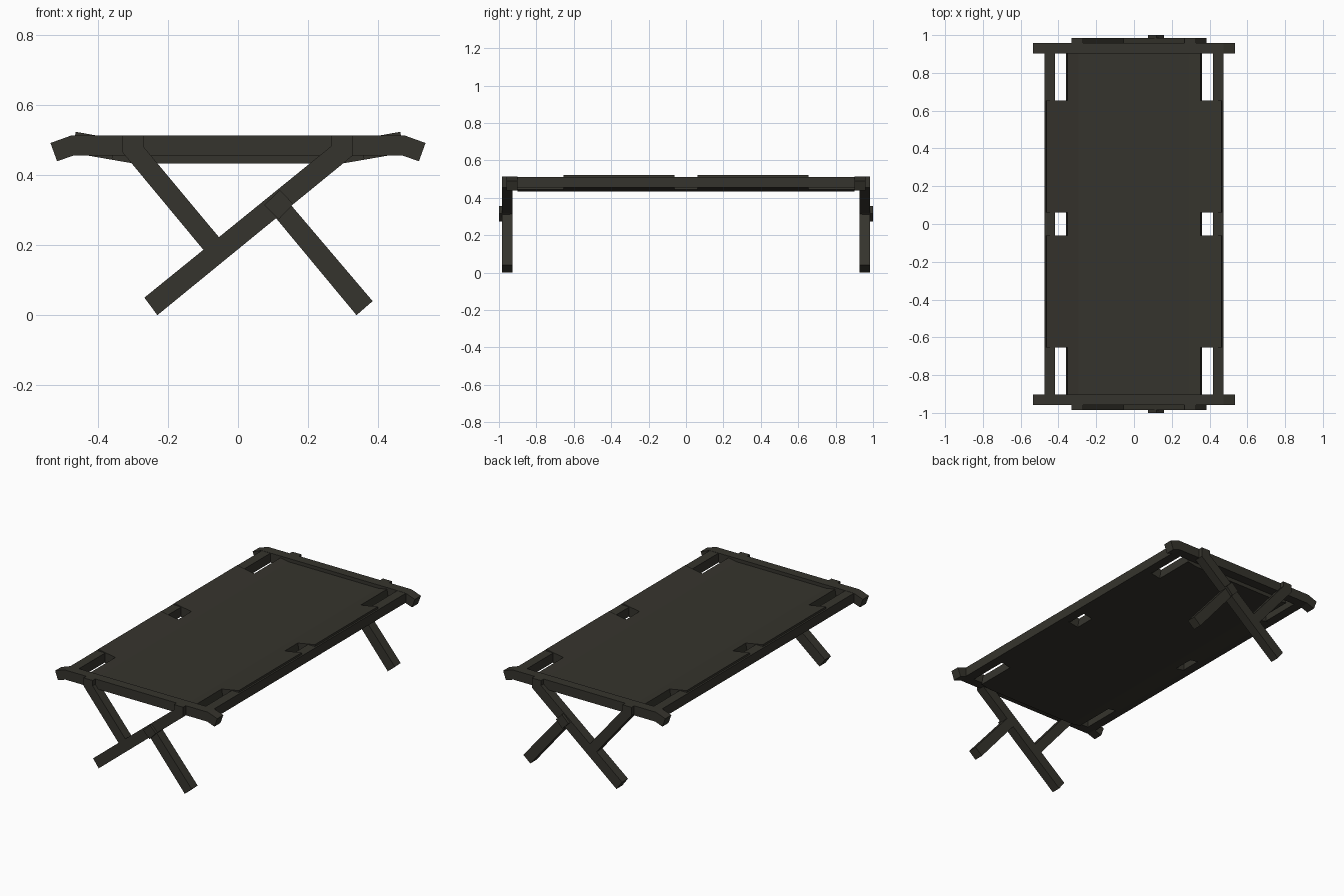
import bpy, bmesh

if "Cube" in bpy.data.objects:
    bpy.data.objects.remove(bpy.data.objects["Cube"])

olive = bpy.data.materials.new("dark olive")
olive.diffuse_color = (0.036, 0.034, 0.026, 1)
olive.use_nodes = True
olive.node_tree.nodes["Principled BSDF"].inputs["Base Color"].default_value = olive.diffuse_color


def prism(name, profile, y0, y1):
    """Extrude an x-z outline from y0 to y1."""
    bm = bmesh.new()
    face = bm.faces.new([bm.verts.new((x, y0, z)) for x, z in profile])
    new = bmesh.ops.extrude_face_region(bm, geom=[face])["geom"]
    verts = [g for g in new if isinstance(g, bmesh.types.BMVert)]
    bmesh.ops.translate(bm, verts=verts, vec=(0, y1 - y0, 0))
    bmesh.ops.recalc_face_normals(bm, faces=bm.faces)
    mesh = bpy.data.meshes.new(name)
    bm.to_mesh(mesh)
    bm.free()
    mesh.materials.append(olive)
    obj = bpy.data.objects.new(name, mesh)
    bpy.context.collection.objects.link(obj)
    return obj


def mirrored(points):
    """Right half of an outline, completed on the left."""
    return points + [(-x, z) for x, z in reversed(points)]


# sling bed: flat middle with upturned edges
prism("sling_bed", mirrored([(0.300, 0.433), (0.361, 0.4435), (0.351, 0.503), (0.295, 0.493)]), -0.902, 0.902)

# sleeves wrapped around the side rails
for s in (-1, 1):
    side = "right" if s > 0 else "left"
    tab = [(0.361, 0.4435), (0.473, 0.463), (0.463, 0.523), (0.351, 0.503)]
    for y0, y1 in ((-0.655, -0.062), (0.062, 0.655)):
        prism(f"{side}_sleeve", [(s * x, z) for x, z in tab], y0, y1)
    # side rail
    rail = [(0.418, 0.456), (0.475, 0.456), (0.475, 0.512), (0.418, 0.512)]
    prism(f"{side}_rail", [(s * x, z) for x, z in rail], -0.905, 0.905)

# outlines of the end frame parts
end_bar = mirrored([(0.467, 0.456), (0.516, 0.439), (0.535, 0.491), (0.474, 0.513)])
long_leg = [(0.267, 0.513), (0.327, 0.513), (0.327, 0.455), (-0.230, 0.0), (-0.267, 0.050), (0.267, 0.483)]
upper_leg = [(-0.330, 0.513), (-0.330, 0.465), (-0.090, 0.176), (-0.044, 0.210), (-0.270, 0.481), (-0.270, 0.513)]
lower_leg = [(0.338, 0.0), (0.384, 0.040), (0.152, 0.313), (0.108, 0.277)]
joint = [(0.119, 0.357), (0.158, 0.317), (0.116, 0.273), (0.075, 0.314)]

for s, end in ((-1, "front"), (1, "back")):
    prism(f"{end}_end_bar", end_bar, s * 0.902, s * 0.959)
    prism(f"{end}_long_leg", long_leg, s * 0.928, s * 0.984)
    prism(f"{end}_upper_leg", upper_leg, s * 0.928, s * 0.984)
    prism(f"{end}_lower_leg", lower_leg, s * 0.928, s * 0.984)
    prism(f"{end}_leg_joint", joint, s * 0.94, s * 1.0)
